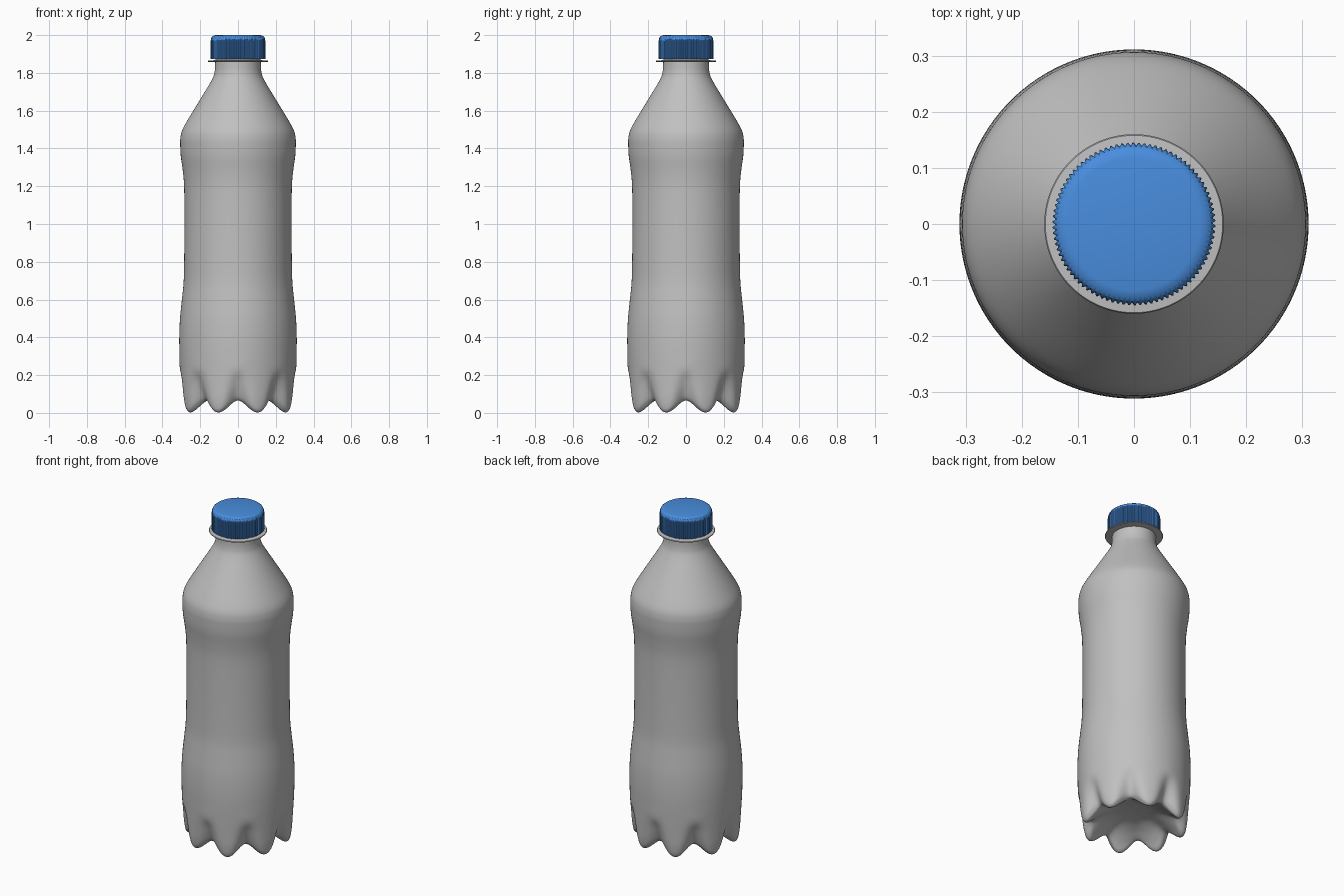
import bpy, bmesh, math
from mathutils import Vector

if "Cube" in bpy.data.objects:
    bpy.data.objects.remove(bpy.data.objects["Cube"])


def material(name, rgb):
    m = bpy.data.materials.new(name)
    m.diffuse_color = (*rgb, 1)
    m.use_nodes = True
    m.node_tree.nodes["Principled BSDF"].inputs["Base Color"].default_value = m.diffuse_color
    return m


grey = material("bottle grey", (0.53, 0.53, 0.53))
blue = material("cap blue", (0.066, 0.268, 0.73))


def smooth_curve(pts, steps):
    """Catmull-Rom samples through the (radius, z) points."""
    p = [Vector(q) for q in pts]
    p = [p[0]] + p + [p[-1]]
    out = []
    for i in range(1, len(p) - 2):
        a, b, c, d = p[i - 1:i + 3]
        for s in range(steps):
            t = s / steps
            out.append(0.5 * (2 * b + (c - a) * t + (2 * a - 5 * b + 4 * c - d) * t * t
                              + (3 * b - a - 3 * c + d) * t ** 3))
    return out + [p[-1]]


def lathe(name, rows, segs, point, mat, angle, cap_start=False, cap_end=False, loop=False):
    """Skin rings; point(row index, angle) gives (radius, z)."""
    bm = bmesh.new()
    rings = []
    for i in range(rows):
        ring = []
        for k in range(segs):
            a = 2 * math.pi * k / segs
            r, z = point(i, a)
            ring.append(bm.verts.new((r * math.sin(a), -r * math.cos(a), z)))
        rings.append(ring)
    pairs = list(zip(rings, rings[1:])) + ([(rings[-1], rings[0])] if loop else [])
    for lo, hi in pairs:
        for k in range(segs):
            n = (k + 1) % segs
            bm.faces.new((lo[k], lo[n], hi[n], hi[k]))
    if cap_start:
        bm.faces.new(rings[0][::-1])
    if cap_end:
        bm.faces.new(rings[-1])
    bmesh.ops.recalc_face_normals(bm, faces=bm.faces)
    me = bpy.data.meshes.new(name)
    bm.to_mesh(me)
    bm.free()
    me.materials.append(mat)
    ob = bpy.data.objects.new(name, me)
    bpy.context.collection.objects.link(ob)
    bpy.ops.object.select_all(action='DESELECT')
    ob.select_set(True)
    bpy.context.view_layer.objects.active = ob
    bpy.ops.object.shade_smooth_by_angle(angle=math.radians(angle))
    return ob


# Bottle body: eight feet, made by blending a foot profile with a valley profile
foot = [(0.01, 0.115), (0.10, 0.108), (0.17, 0.08), (0.225, 0.04), (0.258, 0.008),
        (0.277, 0.003), (0.291, 0.02), (0.299, 0.07), (0.303, 0.14), (0.307, 0.23)]
valley = [(0.01, 0.115), (0.10, 0.108), (0.16, 0.092), (0.20, 0.075), (0.225, 0.066),
          (0.242, 0.068), (0.256, 0.085), (0.272, 0.125), (0.289, 0.175), (0.307, 0.23)]
wall = [(0.31, 0.31), (0.311, 0.40), (0.307, 0.50), (0.297, 0.60), (0.288, 0.69),
        (0.285, 0.80), (0.284, 1.0), (0.285, 1.19), (0.292, 1.28), (0.303, 1.36),
        (0.306, 1.42), (0.305, 1.455), (0.296, 1.495), (0.267, 1.55), (0.20, 1.66),
        (0.14, 1.76), (0.125, 1.80), (0.121, 1.84), (0.12, 1.90), (0.12, 1.96)]
STEPS = 4
foot_curve = smooth_curve(foot + wall, STEPS)
valley_curve = smooth_curve(valley + wall, STEPS)
BASE_ROWS = (len(foot) - 1) * STEPS


def body_point(i, a):
    rise = max(0, min(1, (i / BASE_ROWS - 0.6) / 0.4))
    w = (0.5 + 0.5 * math.cos(8 * a)) ** (1 + 1.5 * rise)
    return foot_curve[i].lerp(valley_curve[i], w)


lathe("bottle_body", len(foot_curve), 160, body_point, grey, 50, cap_start=True)

# Neck support ring
ring = [(0.115, 1.856), (0.158, 1.859), (0.16, 1.862), (0.158, 1.865), (0.115, 1.868)]
lathe("neck_ring", len(ring), 96, lambda i, a: ring[i], grey, 40, loop=True)

# Ribbed screw cap: the last value is the rib depth at that height
cap = [(0.122, 1.874, 0), (0.145, 1.874, 0.004), (0.145, 1.968, 0.004), (0.143, 1.981, 0.002),
       (0.138, 1.991, 0), (0.130, 1.997, 0), (0.118, 2.0, 0)]
RIBS = 90


def cap_point(i, a):
    r, z, depth = cap[i]
    k = round(a / (2 * math.pi) * RIBS * 4) % 4
    return r - (depth if k in (2, 3) else 0), z


lathe("screw_cap", len(cap), RIBS * 4, cap_point, blue, 35, cap_start=True, cap_end=True)
